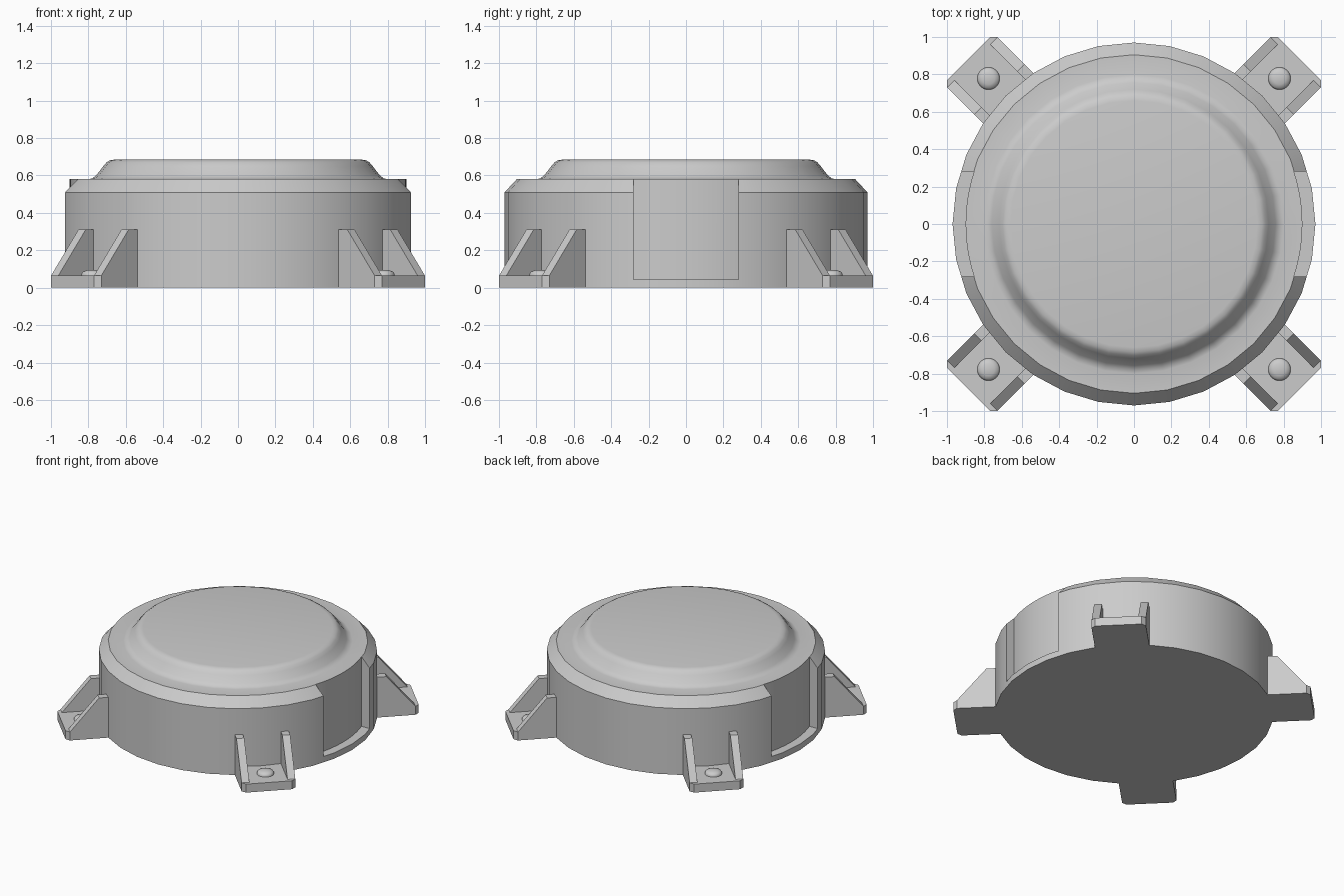
import bpy, bmesh, math
from mathutils import Matrix, Vector

if "Cube" in bpy.data.objects:
    bpy.data.objects.remove(bpy.data.objects["Cube"])


def finish(bm, name, angle=None):
    bmesh.ops.remove_doubles(bm, verts=bm.verts, dist=1e-5)
    bmesh.ops.recalc_face_normals(bm, faces=bm.faces)
    me = bpy.data.meshes.new(name)
    bm.to_mesh(me)
    bm.free()
    ob = bpy.data.objects.new(name, me)
    bpy.context.collection.objects.link(ob)
    if angle:
        smooth(ob, angle)
    return ob


def smooth(ob, angle):
    bpy.ops.object.select_all(action='DESELECT')
    ob.select_set(True)
    bpy.context.view_layer.objects.active = ob
    bpy.ops.object.shade_smooth_by_angle(angle=math.radians(angle))


def lathe(bm, profile, steps):
    """Spin an (r, z) profile that starts and ends on the axis."""
    verts = [bm.verts.new((r, 0, z)) for r, z in profile]
    edges = [bm.edges.new(p) for p in zip(verts, verts[1:])]
    bmesh.ops.spin(bm, geom=verts + edges, cent=(0, 0, 0), axis=(0, 0, 1),
                   angle=2 * math.pi, steps=steps, use_merge=True)


def prism(bm, points, offset):
    """Extrude a flat outline along an offset."""
    face = bm.faces.new([bm.verts.new(p) for p in points])
    geo = bmesh.ops.extrude_face_region(bm, geom=[face])['geom']
    moved = [g for g in geo if isinstance(g, bmesh.types.BMVert)]
    bmesh.ops.translate(bm, verts=moved, vec=Vector(offset))


# Round housing with chamfered rim and raised lid
bm = bmesh.new()
lathe(bm, [(0, 0), (0.97, 0), (0.97, 0.51), (0.905, 0.58), (0.80, 0.58),
           (0.778, 0.585), (0.757, 0.602), (0.72, 0.65), (0.703, 0.67),
           (0.685, 0.681), (0.66, 0.685), (0, 0.685)], 32)
housing = finish(bm, "housing")

# Side recess cutters
for side, sx in (("right", 1), ("left", -1)):
    half = math.asin(0.28 / 0.90)
    arc = [(sx * 0.90 * math.cos(a), 0.90 * math.sin(a), 0.045)
           for a in (half * (i / 6 - 1) for i in range(13))]
    bm = bmesh.new()
    prism(bm, arc + [(sx * 1.1, 0.28, 0.045), (sx * 1.1, -0.28, 0.045)], (0, 0, 0.8))
    cutter = finish(bm, side + "_recess_cutter")
    cutter.hide_render = True
    mod = housing.modifiers.new(side + "_recess", 'BOOLEAN')
    mod.operation, mod.solver, mod.object = 'DIFFERENCE', 'EXACT', cutter
    bpy.context.view_layer.objects.active = housing
    bpy.ops.object.modifier_apply(modifier=mod.name)
    bpy.data.objects.remove(cutter)
smooth(housing, 32)

# Four mounting feet: pad, two gussets and a domed bolt head each
for i, name in enumerate(("back_right", "back_left", "front_left", "front_right")):
    turn = Matrix.Rotation(math.radians(45 + 90 * i), 4, 'Z')
    bm = bmesh.new()
    prism(bm, [(0.93, -0.19, 0), (1.223, -0.19, 0), (1.25, -0.163, 0),
               (1.25, 0.163, 0), (1.223, 0.19, 0), (0.93, 0.19, 0)], (0, 0, 0.065))
    for s in (1, -1):
        prism(bm, [(x, s * 0.19, z) for x, z in
                   ((0.93, 0.065), (1.223, 0.065), (1.017, 0.31), (0.93, 0.31))],
              (0, -s * 0.055, 0))
    bm.transform(turn)
    finish(bm, name + "_foot")

    bm = bmesh.new()
    lathe(bm, [(0, 0.06), (0.06, 0.06), (0.06, 0.073), (0.052, 0.085),
               (0.032, 0.093), (0, 0.096)], 24)
    bm.transform(turn @ Matrix.Translation((1.10, 0, 0)))
    finish(bm, name + "_bolt", 50)
